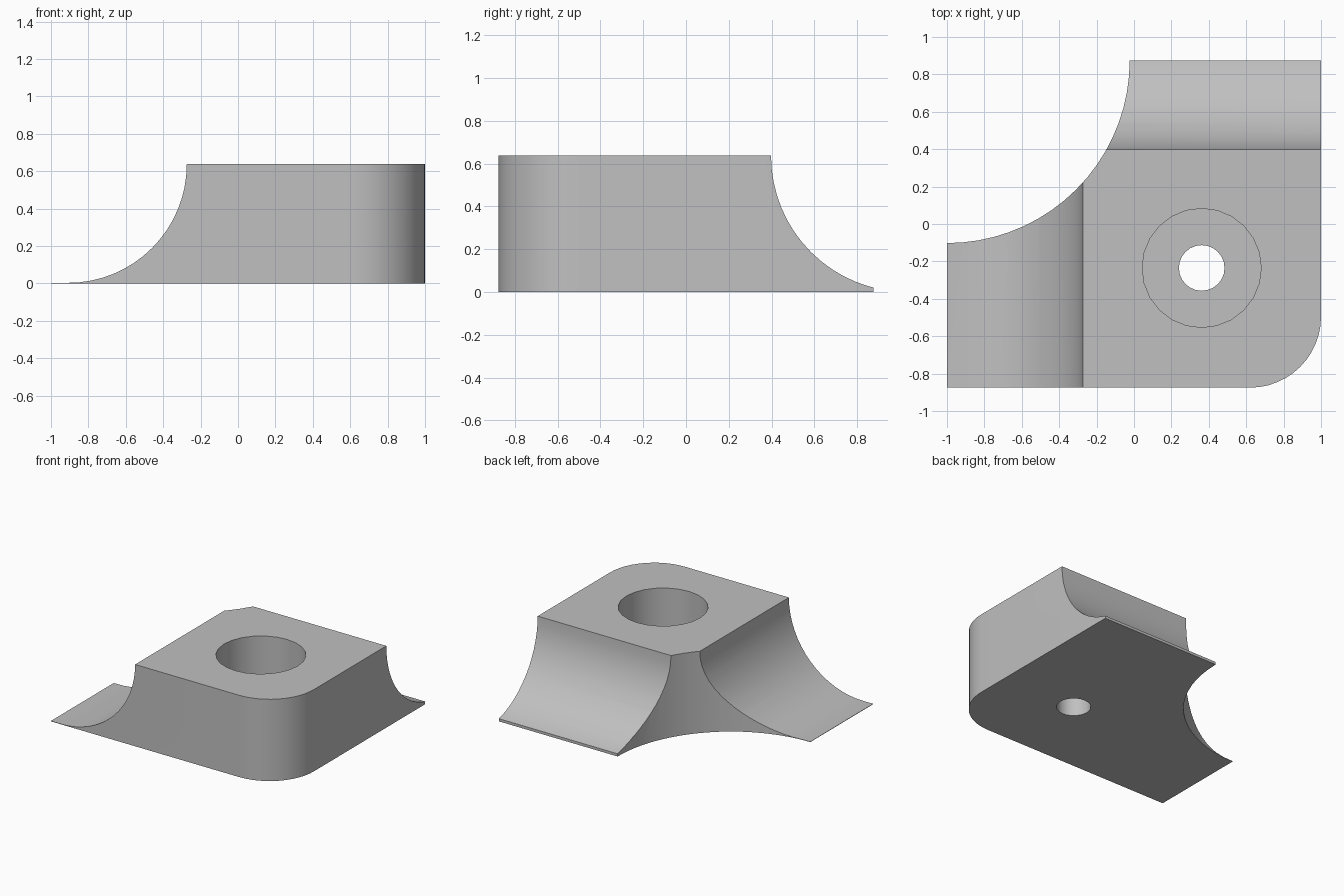
import bpy
import bmesh
from math import cos, sin, radians
from mathutils import Vector

if "Cube" in bpy.data.objects:
    bpy.data.objects.remove(bpy.data.objects["Cube"], do_unlink=True)

HALF_Y, HEIGHT = 0.875, 0.637
HOLE = (0.362, -0.235)


def arc(cx, cy, r, start, end, steps):
    angles = [radians(start + (end - start) * i / steps) for i in range(steps + 1)]
    return [(cx + r * cos(a), cy + r * sin(a)) for a in angles]


def prism(name, outline, place, direction):
    """Extrude a 2D outline, placed in space by a function, along a direction."""
    bm = bmesh.new()
    face = bm.faces.new([bm.verts.new(place(u, v)) for u, v in outline])
    result = bmesh.ops.extrude_face_region(bm, geom=[face])
    verts = [g for g in result["geom"] if isinstance(g, bmesh.types.BMVert)]
    bmesh.ops.translate(bm, verts=verts, vec=Vector(direction))
    bmesh.ops.recalc_face_normals(bm, faces=bm.faces)
    mesh = bpy.data.meshes.new(name)
    bm.to_mesh(mesh)
    bm.free()
    obj = bpy.data.objects.new(name, mesh)
    bpy.context.collection.objects.link(obj)
    return obj


def cut(target, cutter):
    cutter.hide_render = True
    mod = target.modifiers.new("cut", 'BOOLEAN')
    mod.operation = 'DIFFERENCE'
    mod.solver = 'EXACT'
    mod.object = cutter
    bpy.context.view_layer.objects.active = target
    bpy.ops.object.modifier_apply(modifier=mod.name)
    bpy.data.objects.remove(cutter, do_unlink=True)


# Footprint: rounded front left corner, scooped back right corner
footprint = [(-1, -HALF_Y)]
footprint += arc(0.62, -HALF_Y + 0.38, 0.38, -90, 0, 12)
footprint += [(1, HALF_Y)]
footprint += arc(-1, HALF_Y, 0.977, 0, -90, 18)
block = prism("corner_block", footprint, lambda u, v: (u, v, 0), (0, 0, HEIGHT))

# Concave flare on the right side, running front to back
flare = arc(-0.908, HEIGHT, HEIGHT - 0.003, 0, -90, 16)
flare += [(-2, 0.003), (-2, 1), (flare[0][0], 1)]
cut(block, prism("right_flare_cutter", flare, lambda u, v: (u, -2, v), (0, 4, 0)))

# Concave flare on the back, running side to side
flare = arc(1.034, HEIGHT, HEIGHT, 180, 270, 16)
flare += [(2, 0), (2, 1), (flare[0][0], 1)]
cut(block, prism("back_flare_cutter", flare, lambda u, v: (-2, u, v), (4, 0, 0)))

# Counterbored screw hole
for name, radius, bottom in (("counterbore", 0.318, 0.24), ("through_hole", 0.122, -0.5)):
    circle = arc(*HOLE, radius, 0, 360, 24)[:-1]
    cut(block, prism(name, circle, lambda u, v: (u, v, bottom), (0, 0, 2)))

# Plain grey finish
grey = bpy.data.materials.new("plain_grey")
grey.use_nodes = True
colour = (0.53, 0.53, 0.53, 1)
grey.diffuse_color = colour
grey.node_tree.nodes["Principled BSDF"].inputs["Base Color"].default_value = colour
block.data.materials.clear()
block.data.materials.append(grey)

# Smooth curves with crisp edges
bpy.ops.object.select_all(action='DESELECT')
block.select_set(True)
bpy.context.view_layer.objects.active = block
bpy.ops.object.shade_smooth_by_angle(angle=radians(25))
